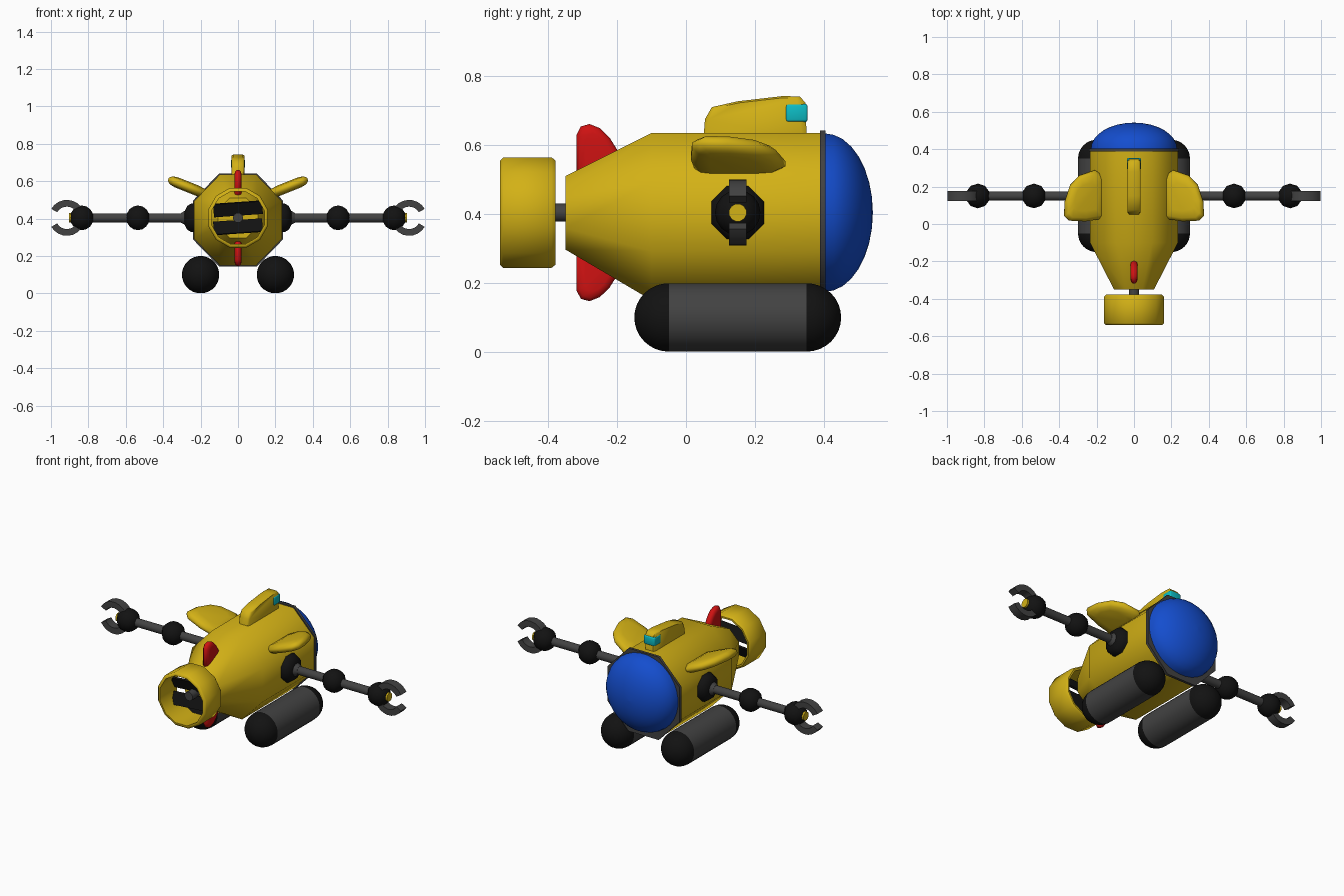
import bpy, bmesh, math
from mathutils import Vector

if "Cube" in bpy.data.objects:
    bpy.data.objects.remove(bpy.data.objects["Cube"])


def material(name, rgb):
    m = bpy.data.materials.new(name)
    m.diffuse_color = (*rgb, 1)
    m.use_nodes = True
    m.node_tree.nodes["Principled BSDF"].inputs["Base Color"].default_value = m.diffuse_color
    return m


YELLOW = material("yellow paint", (0.65, 0.44, 0.008))
BLUE = material("blue glass", (0.007, 0.075, 0.62))
RED = material("red paint", (0.62, 0.006, 0.006))
GREY = material("dark grey metal", (0.055, 0.055, 0.055))
BLACK = material("black rubber", (0.006, 0.006, 0.006))
CYAN = material("cyan glass", (0.004, 0.5, 0.55))
CZ = 0.404   # height of the main axis


def finish(name, bm, mat, angle=50):
    bmesh.ops.recalc_face_normals(bm, faces=bm.faces[:])
    me = bpy.data.meshes.new(name)
    bm.to_mesh(me)
    bm.free()
    ob = bpy.data.objects.new(name, me)
    bpy.context.collection.objects.link(ob)
    me.materials.append(mat)
    bpy.ops.object.select_all(action='DESELECT')
    bpy.context.view_layer.objects.active = ob
    ob.select_set(True)
    bpy.ops.object.shade_smooth_by_angle(angle=math.radians(angle))
    return ob


def loft(name, rings, mat, cap=True, closed=False, angle=50):
    """Skin a list of equal-length point rings."""
    bm = bmesh.new()
    vs = [[bm.verts.new(p) for p in r] for r in rings]
    n = len(vs[0])
    pairs = list(zip(vs, vs[1:])) + ([(vs[-1], vs[0])] if closed else [])
    for a, b in pairs:
        for i in range(n):
            j = (i + 1) % n
            bm.faces.new((a[i], a[j], b[j], b[i]))
    if cap and not closed:
        bm.faces.new(vs[0])
        bm.faces.new(vs[-1])
    bmesh.ops.remove_doubles(bm, verts=bm.verts[:], dist=1e-5)
    return finish(name, bm, mat, angle)


def lathe(name, profile, mat, n=24, axis='Y', at=(0, 0, CZ), closed=False, angle=50):
    """Spin (position along axis, radius) points round the axis."""
    rings = []
    for t, r in profile:
        ring = []
        for i in range(n):
            a = 2 * math.pi * (i + 0.5) / n
            u, v = r * math.cos(a), r * math.sin(a)
            p = (u, t, v) if axis == 'Y' else (t, u, v)
            ring.append(Vector(at) + Vector(p))
        rings.append(ring)
    return loft(name, rings, mat, closed=closed, angle=angle)


def bulge(start, depth, radius, steps=8):
    """Half-ellipse profile from full radius out to a tip."""
    return [(start + depth * math.sin(k * math.pi / 2 / steps),
             max(radius * math.cos(k * math.pi / 2 / steps), 1e-4)) for k in range(steps + 1)]


def pillow(name, outline, half, place, mat):
    """Rounded plate: the outline shrinks towards both flat sides."""
    cu = sum(p[0] for p in outline) / len(outline)
    cv = sum(p[1] for p in outline) / len(outline)
    rings = []
    for s, h in ((.55, -1), (.85, -.8), (1, -.3), (1, .3), (.85, .8), (.55, 1)):
        rings.append([place(cu + (u - cu) * s, cv + (v - cv) * s, h * half) for u, v in outline])
    return loft(name, rings, mat, angle=75)


def box(name, centre, size, mat, bevel=0.0, rot=(0, 0, 0)):
    bm = bmesh.new()
    bmesh.ops.create_cube(bm, size=1)
    bmesh.ops.scale(bm, vec=size, verts=bm.verts[:])
    if bevel:
        bmesh.ops.bevel(bm, geom=bm.edges[:], offset=bevel, segments=2, affect='EDGES', profile=0.5)
    ob = finish(name, bm, mat)
    ob.location, ob.rotation_euler = centre, rot
    return ob


# Eight-sided hull, tapering to the tail
def octagon(y, w, top, bottom):
    k = math.tan(math.pi / 8)
    cz, h = (top + bottom) / 2, (top - bottom) / 2
    unit = [(1, k), (k, 1), (-k, 1), (-1, k), (-1, -k), (-k, -1), (k, -1), (1, -k)]
    return [(u * w, y, cz + v * h) for u, v in unit]


loft("hull", [octagon(-.35, .107, .51, .297), octagon(-.1, .235, .635, .15),
              octagon(.395, .235, .635, .15)], YELLOW)
loft("window_rim", [octagon(.388, .241, .642, .143), octagon(.404, .241, .642, .143)], GREY)
lathe("front_dome", bulge(.402, .14, .231), BLUE, n=32)

# Propeller shroud, shaft and blades
lathe("propeller_ring", [(-.54, .156), (-.53, .166), (-.39, .166), (-.378, .156),
                         (-.378, .146), (-.54, .146)], YELLOW, n=12, closed=True)
lathe("propeller_shaft", [(-.47, .027), (-.34, .027)], GREY, n=12)
for s in (1, -1):
    box("propeller_blade", (0, -.43, CZ + s * .048), (.262, .012, .075), BLACK,
        rot=(s * math.radians(25), math.radians(-4), 0))

# Red tail fins above and below
fin = [(-.318, .09), (-.318, .225), (-.305, .25), (-.28, .257), (-.25, .245),
       (-.222, .218), (-.195, .175), (-.18, .09)]
for s in (1, -1):
    pillow("tail_fin", fin, .02, lambda u, v, h: (h, u, CZ + s * v), RED)

# Sail on top with wrap-round window
sail = [(.05, .61), (.055, .675), (.075, .71), (.15, .727), (.28, .742), (.33, .741),
        (.347, .722), (.35, .61)]
sail_rings = []
for x, s in ((-.034, .93), (-.026, 1), (.026, 1), (.034, .93)):
    sail_rings.append([(x, .2 + (y - .2) * s, .66 + (z - .66) * s) for y, z in sail])
loft("sail", sail_rings, YELLOW)
box("sail_window", (0, .321, .693), (.074, .064, .052), CYAN, bevel=.007)

# Paired parts on each side
wing = [(.16, .03), (.26, .014), (.345, .018), (.372, .045), (.368, .12), (.338, .21),
        (.29, .26), (.21, .288), (.16, .25)]
for s in (1, -1):
    pillow("wing", wing, .028,
           lambda u, v, h: (s * (u - h * .34), v, .538 + (u - .19) * .4 + h * .94), YELLOW)

    # Pontoon with domed ends
    foot = (s * .2, .15, .1)
    lathe("pontoon", [(-.2, .1), (.2, .1)], GREY, at=foot)
    for e in (1, -1):
        lathe("pontoon_end", [(e * t, r) for t, r in bulge(.2, .1, .1)], BLACK, at=foot)

    # Arm with shoulder, joints and claw
    arm = (0, .15, CZ)
    lathe("shoulder", [(s * .22, .083), (s * .25, .083), (s * .272, .068), (s * .285, .04)],
          BLACK, n=8, axis='X', at=arm)
    lathe("shoulder_socket", [(s * .27, .046), (s * .305, .027)], GREY, n=12, axis='X', at=arm)
    lathe("arm_rod", [(s * .26, .025), (s * .84, .025)], GREY, n=12, axis='X', at=arm)
    for x in (.535, .835):
        bm = bmesh.new()
        bmesh.ops.create_uvsphere(bm, u_segments=10, v_segments=8, radius=.066)
        joint = finish("arm_joint", bm, BLACK)
        joint.location = (s * x, .15, CZ)
    lathe("claw_lamp", [(s * .88, .026), (s * .904, .026)], YELLOW, n=12, axis='X', at=arm)
    for e in (1, -1):
        rings = []
        for k in range(9):
            a = math.radians(30 + k * 16)
            rings.append([(s * (.915 + r * math.cos(a)), .15 + y, CZ + e * r * math.sin(a))
                          for r, y in ((.06, -.026), (.096, -.026), (.096, .026), (.06, .026))])
        loft("claw_finger", rings, GREY)
